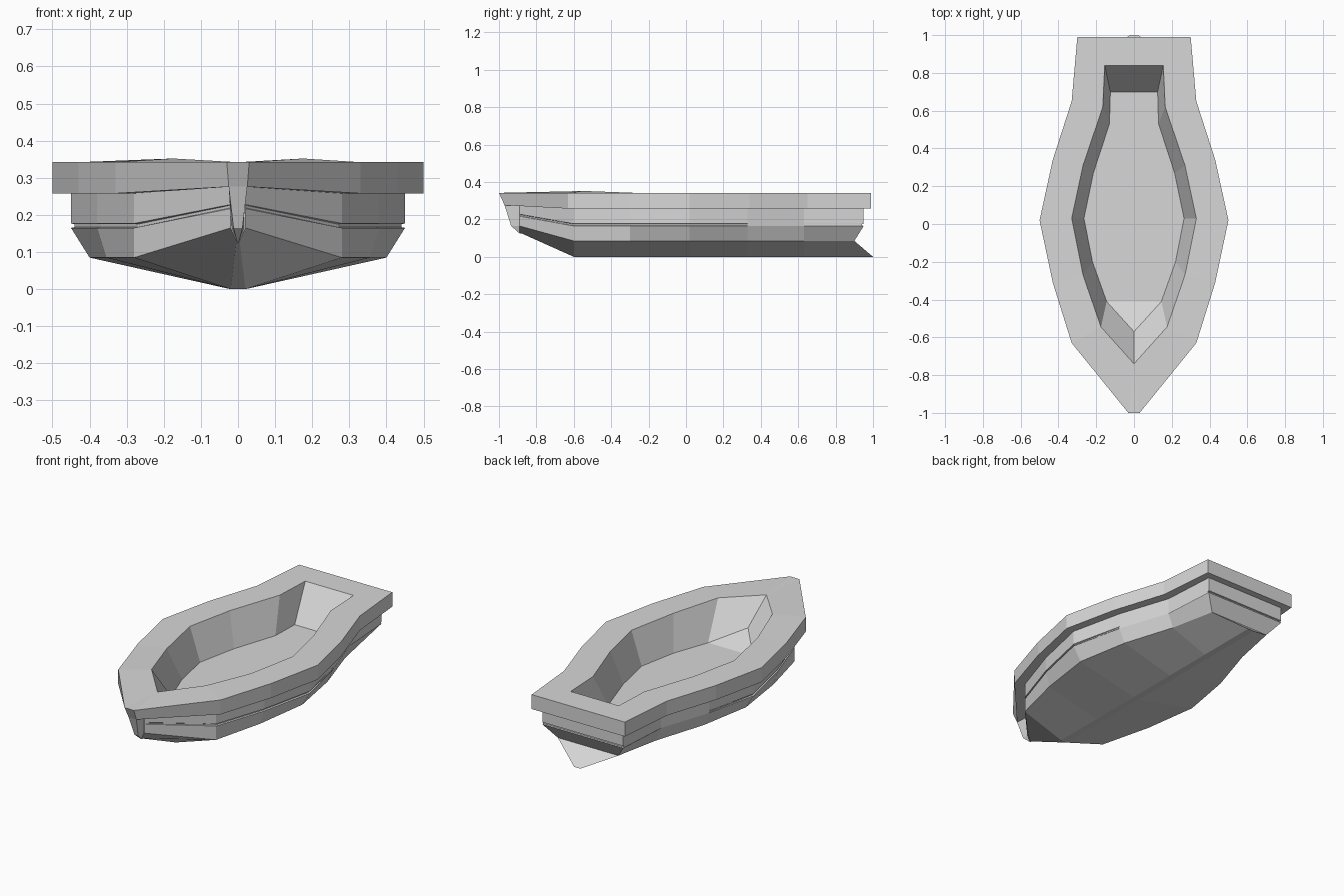
import bpy
import bmesh

default_cube = bpy.data.objects.get("Cube")
if default_cube:
    bpy.data.objects.remove(default_cube, do_unlink=True)

grey = bpy.data.materials.new("plain grey")
grey.use_nodes = True
grey.diffuse_color = (0.68, 0.68, 0.68, 1)
shader = next(n for n in grey.node_tree.nodes if n.type == "BSDF_PRINCIPLED")
shader.inputs["Base Color"].default_value = grey.diffuse_color


def outline(widths, lengths, level, bow_level=None):
    """Closed mirrored outline, running from the bow to the stern and back."""
    half = [[x, y, level] for x, y in zip(widths, lengths)]
    if bow_level is not None:
        half[0][2] = bow_level
    return half + [[-x, y, z] for x, y, z in reversed(half)]


def loft(name, rings, cap_bottom=False, cap_top=False):
    """Skin a stack of outlines; caps are strips joining the two sides."""
    bm = bmesh.new()
    rows = [[bm.verts.new(point) for point in ring] for ring in rings]
    count = len(rows[0])
    for low, high in zip(rows, rows[1:]):
        for i in range(count):
            j = (i + 1) % count
            bm.faces.new((low[i], low[j], high[j], high[i]))
    for i in range(count // 2 - 1):
        opposite = count - 1 - i
        if cap_bottom:
            row = rows[0]
            bm.faces.new((row[opposite], row[opposite - 1], row[i + 1], row[i]))
        if cap_top:
            row = rows[-1]
            bm.faces.new((row[i], row[i + 1], row[opposite - 1], row[opposite]))
    bmesh.ops.remove_doubles(bm, verts=bm.verts, dist=0.0005)
    mesh = bpy.data.meshes.new(name)
    bm.to_mesh(mesh)
    bm.free()
    mesh.materials.append(grey)
    part = bpy.data.objects.new(name, mesh)
    bpy.context.collection.objects.link(part)
    return part


# Shared plan of the hull sides
hull_lengths = [-0.89, -0.6, -0.3, 0.02, 0.33, 0.63, 0.95]
hull_widths = [0.02, 0.28, 0.38, 0.45, 0.38, 0.28, 0.26]
chine_widths = [0.02, 0.28, 0.355, 0.4, 0.345, 0.25, 0.195]
keel_widths = [0.004] + [0.02] * 6

# The groove runs along the forward half and across the transom
groove_widths = [x - 0.01 if 0 < i < 4 else x for i, x in enumerate(hull_widths)]
groove_lengths = hull_lengths[:-1] + [0.942]

keel = outline(keel_widths, hull_lengths[:-1] + [1.0], 0, 0.13)
chine = outline(chine_widths, hull_lengths[:-1] + [0.9], 0.085, 0.165)
hull_top = outline(hull_widths, hull_lengths, 0.258, 0.276)

# Hull: keel, flared lower side, thin groove and upright upper side
loft("hull", [
    keel,
    chine,
    outline(hull_widths, hull_lengths, 0.165, 0.217),
    outline(groove_widths, groove_lengths, 0.167, 0.219),
    outline(groove_widths, groove_lengths, 0.175, 0.226),
    outline(hull_widths, hull_lengths, 0.177, 0.228),
    hull_top,
], cap_bottom=True)

# Overhanging rim and deck
rim_widths = [0.03, 0.33, 0.43, 0.5, 0.43, 0.33, 0.3]
rim_lengths = [-1, -0.63, -0.31, 0.02, 0.34, 0.65, 0.99]
rim_bottom = outline([0.025] + rim_widths[1:], [-0.97] + rim_lengths[1:], 0.258, 0.276)
rim_top = outline(rim_widths, rim_lengths, 0.342)
well_top = outline([0, 0.175, 0.27, 0.33, 0.27, 0.165, 0.155],
                   [-0.74, -0.545, -0.27, 0.03, 0.31, 0.62, 0.84], 0.342)
# Slight hump on each side of the deck near the bow
for hump in (well_top[1], well_top[-2]):
    hump[2] = 0.352
loft("rim", [hull_top, rim_bottom, rim_top, well_top])

# Cockpit well with a sloping foot at the bow
well_floor = outline([0, 0.145, 0.22, 0.265, 0.215, 0.13, 0.125],
                     [-0.57, -0.41, -0.2, 0.03, 0.27, 0.53, 0.7], 0.15, 0.215)
loft("cockpit", [well_top, well_floor], cap_top=True)

# Stem post at the bow, tapering to a point at the foot
stem = [(0.002, 0.003, -0.89, 0.125), (0.012, 0.018, -0.935, 0.165),
        (0.025, 0.02, -0.97, 0.276)]
loft("stem", [outline([front_width, back_width], [front, -0.87], level)
              for front_width, back_width, front, level in stem],
     cap_bottom=True, cap_top=True)
